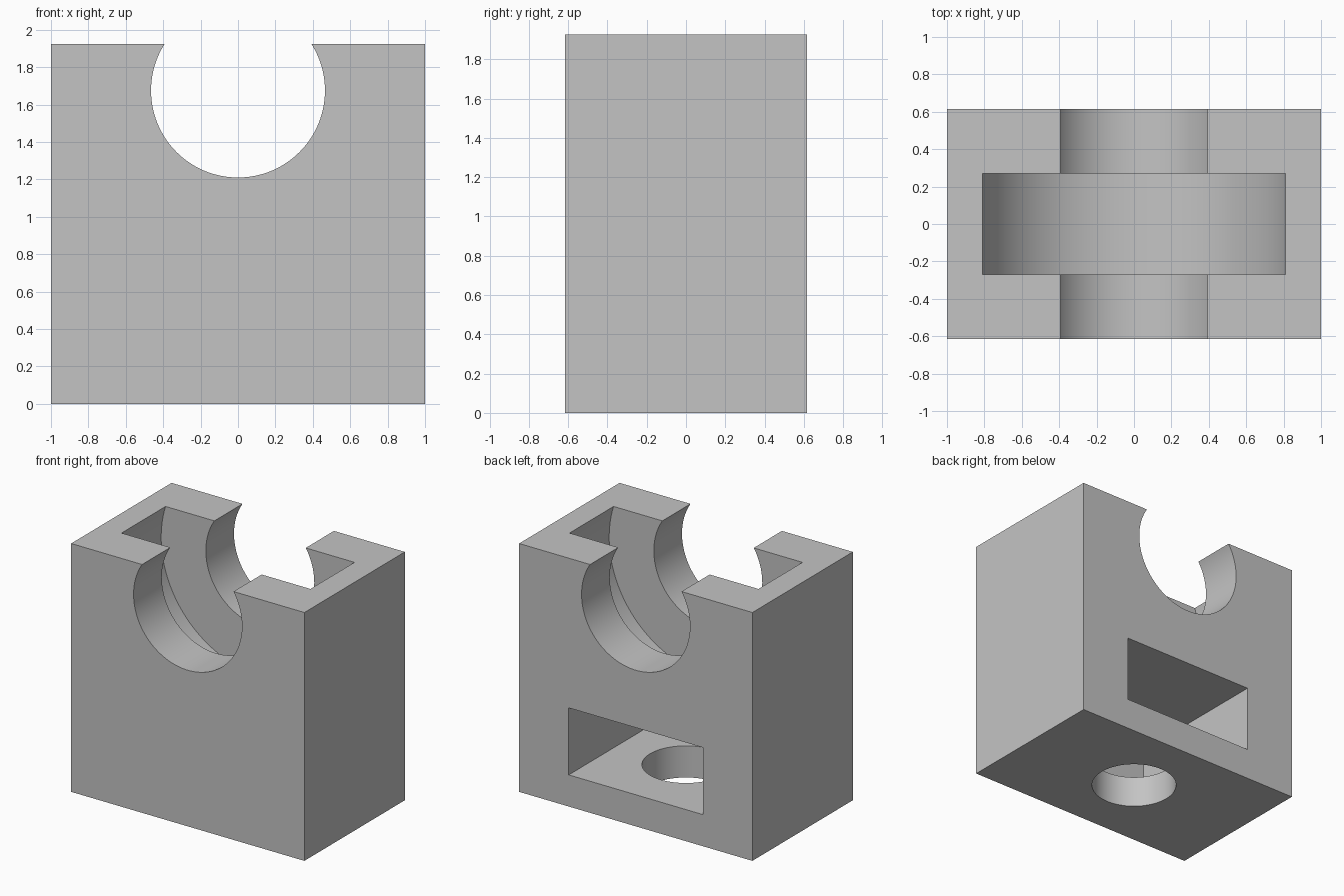
import bpy
import math

cube = bpy.data.objects.get("Cube")
if cube:
    bpy.data.objects.remove(cube, do_unlink=True)

# Overall sizes
WIDTH, DEPTH, HEIGHT = 2.0, 1.23, 1.925
BORE_Z = 1.675
POCKET = 0.575

grey = bpy.data.materials.new("plain_grey")
grey.use_nodes = True
colour = (0.55, 0.55, 0.55, 1.0)
grey.diffuse_color = colour
grey.node_tree.nodes["Principled BSDF"].inputs["Base Color"].default_value = colour


def box(name, x, y, z):
    """Box spanning the given (low, high) ranges."""
    spans = (x, y, z)
    bpy.ops.mesh.primitive_cube_add(size=1, location=[(a + b) / 2 for a, b in spans])
    obj = bpy.context.object
    obj.name = name
    obj.scale = [b - a for a, b in spans]
    bpy.ops.object.transform_apply(location=True, rotation=True, scale=True)
    return obj


def cylinder(name, radius, length, z, tilt=0.0):
    bpy.ops.mesh.primitive_cylinder_add(vertices=128, radius=radius, depth=length,
                                        location=(0, 0, z), rotation=(tilt, 0, 0))
    obj = bpy.context.object
    obj.name = name
    bpy.ops.object.transform_apply(location=True, rotation=True, scale=True)
    return obj


def cut(body, cutter):
    """Subtract the cutter from the body, then discard it."""
    cutter.hide_render = True
    bpy.context.view_layer.objects.active = body
    mod = body.modifiers.new("cut", "BOOLEAN")
    mod.operation = "DIFFERENCE"
    mod.solver = "EXACT"
    mod.object = cutter
    bpy.ops.object.modifier_apply(modifier=mod.name)
    bpy.data.objects.remove(cutter, do_unlink=True)


# Solid block
block = box("bearing_block", (-WIDTH / 2, WIDTH / 2), (-DEPTH / 2, DEPTH / 2), (0, HEIGHT))
block.data.materials.append(grey)

# Open-topped bore and the wider groove in its middle
cut(block, cylinder("bore_cutter", 0.465, 2 * DEPTH, BORE_Z, math.pi / 2))
cut(block, cylinder("groove_cutter", 0.848, 0.54, BORE_Z, math.pi / 2))

# Pocket open at the back, with a round hole through its floor
cut(block, box("pocket_cutter", (-POCKET, POCKET), (-POCKET, DEPTH), (0.245, 0.765)))
cut(block, cylinder("floor_hole_cutter", 0.309, 0.8, 0.0))

# Smooth bores, sharp edges
bpy.ops.object.select_all(action="DESELECT")
block.select_set(True)
bpy.context.view_layer.objects.active = block
bpy.ops.object.shade_smooth_by_angle(angle=math.radians(30))
